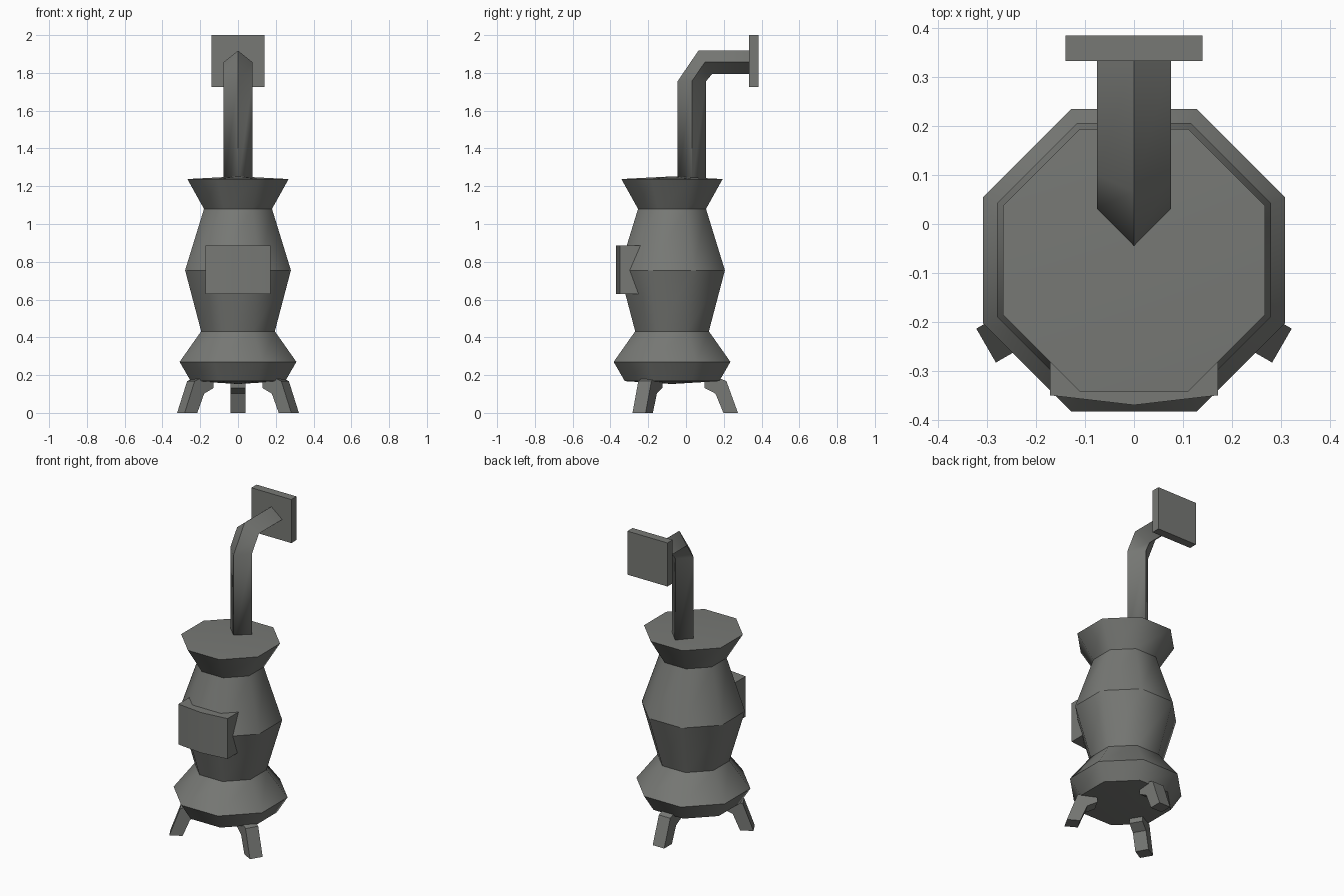
import bpy, bmesh, math
from mathutils import Matrix, Vector

if "Cube" in bpy.data.objects:
    bpy.data.objects.remove(bpy.data.objects["Cube"])

iron = bpy.data.materials.new("grey cast iron")
iron.diffuse_color = (0.185, 0.19, 0.178, 1)
iron.use_nodes = True
iron.node_tree.nodes["Principled BSDF"].inputs["Base Color"].default_value = iron.diffuse_color
AXIS_Y = -0.074          # centre line of the stove body


def finish(name, bm, sharp=None):
    """Make an object; with a sharp-edge rule it is smooth, otherwise flat."""
    bmesh.ops.recalc_face_normals(bm, faces=bm.faces)
    for f in bm.faces:
        f.smooth = sharp is not None
    if sharp:
        for e in bm.edges:
            e.smooth = not sharp(e)
    me = bpy.data.meshes.new(name)
    bm.to_mesh(me)
    bm.free()
    me.materials.append(iron)
    ob = bpy.data.objects.new(name, me)
    bpy.context.collection.objects.link(ob)
    return ob


def loft(bm, rings):
    """Skin a list of vertex rings."""
    for a, b in zip(rings, rings[1:]):
        n = len(a)
        for i in range(n):
            j = (i + 1) % n
            bm.faces.new((a[i], a[j], b[j], b[i]))


def prism(bm, outline, offset):
    """Extrude a closed outline by an offset."""
    face = bm.faces.new([bm.verts.new(p) for p in outline])
    new = bmesh.ops.extrude_face_region(bm, geom=[face])["geom"]
    bmesh.ops.translate(bm, vec=offset,
                        verts=[v for v in new if isinstance(v, bmesh.types.BMVert)])


# Octagonal pot belly: (flat-to-centre radius, height), with shallow cone ends
profile = [(0.25, 0.168), (0.309, 0.27), (0.195, 0.432),
           (0.28, 0.755), (0.18, 1.08), (0.268, 1.238)]
bm = bmesh.new()
rings = []
for r, z in profile:
    R = r / math.cos(math.pi / 8)
    rings.append([bm.verts.new((R * math.cos((i + 0.5) * math.pi / 4),
                                AXIS_Y + R * math.sin((i + 0.5) * math.pi / 4), z))
                  for i in range(8)])
loft(bm, rings)
for ring, z in ((rings[0], 0.153), (rings[-1], 1.252)):
    tip = bm.verts.new((0, AXIS_Y, z))
    for i in range(8):
        bm.faces.new((ring[i], ring[(i + 1) % 8], tip))
finish("stove_body", bm,
       lambda e: abs(e.verts[0].co.z - e.verts[1].co.z) < 1e-4)

# Flue pipe: diamond section; each ring is (outer, middle, inner) as (y, z)
W = 0.076
bends = [((-0.045, 1.2), (0.032, 1.2), (0.107, 1.2)),
         ((-0.045, 1.755), (0.032, 1.757), (0.107, 1.757)),
         ((0.066, 1.918), (0.10, 1.857), (0.138, 1.794)),
         ((0.34, 1.918), (0.34, 1.857), (0.34, 1.794))]
bm = bmesh.new()
rings = [[bm.verts.new(p) for p in ((0, *o), (W, *m), (0, *i), (-W, *m))]
         for o, m, i in bends]
loft(bm, rings)
bm.faces.new(rings[0])
bm.faces.new(rings[-1])
finish("flue_pipe", bm, lambda e: abs(e.verts[0].co.x - e.verts[1].co.x) < 1e-4
       or any(len(f.verts) == 4 and abs(f.normal.y) > 0.999 for f in e.link_faces))

# Wall plate at the end of the flue
bm = bmesh.new()
prism(bm, [(x, 0.333, z) for x, z in
           ((-0.14, 1.725), (0.14, 1.725), (0.14, 2.0), (-0.14, 2.0))],
      Vector((0, 0.052, 0)))
finish("wall_plate", bm)

# Fire door with a slightly bowed front
bm = bmesh.new()
prism(bm, [(x, y, 0.63) for x, y in
           ((-0.172, -0.2), (-0.172, -0.35), (0, -0.37), (0.172, -0.35), (0.172, -0.2))],
      Vector((0, 0, 0.255)))
finish("fire_door", bm,
       lambda e: not all(abs(v.co.x) < 1e-4 for v in e.verts))

# Three bent legs around the body: outline is (radius, height)
leg = [(0.172, 0.17), (0.172, 0.132), (0.23, 0.102), (0.272, 0.0),
       (0.349, 0.0), (0.288, 0.168), (0.26, 0.18)]
for name, angle in (("back_leg", 90), ("front_left_leg", 210), ("front_right_leg", 330)):
    bm = bmesh.new()
    prism(bm, [(r, -0.04, z) for r, z in leg], Vector((0, 0.08, 0)))
    bm.transform(Matrix.Translation((0, AXIS_Y, 0))
                 @ Matrix.Rotation(math.radians(angle), 4, 'Z'))
    finish(name, bm)
